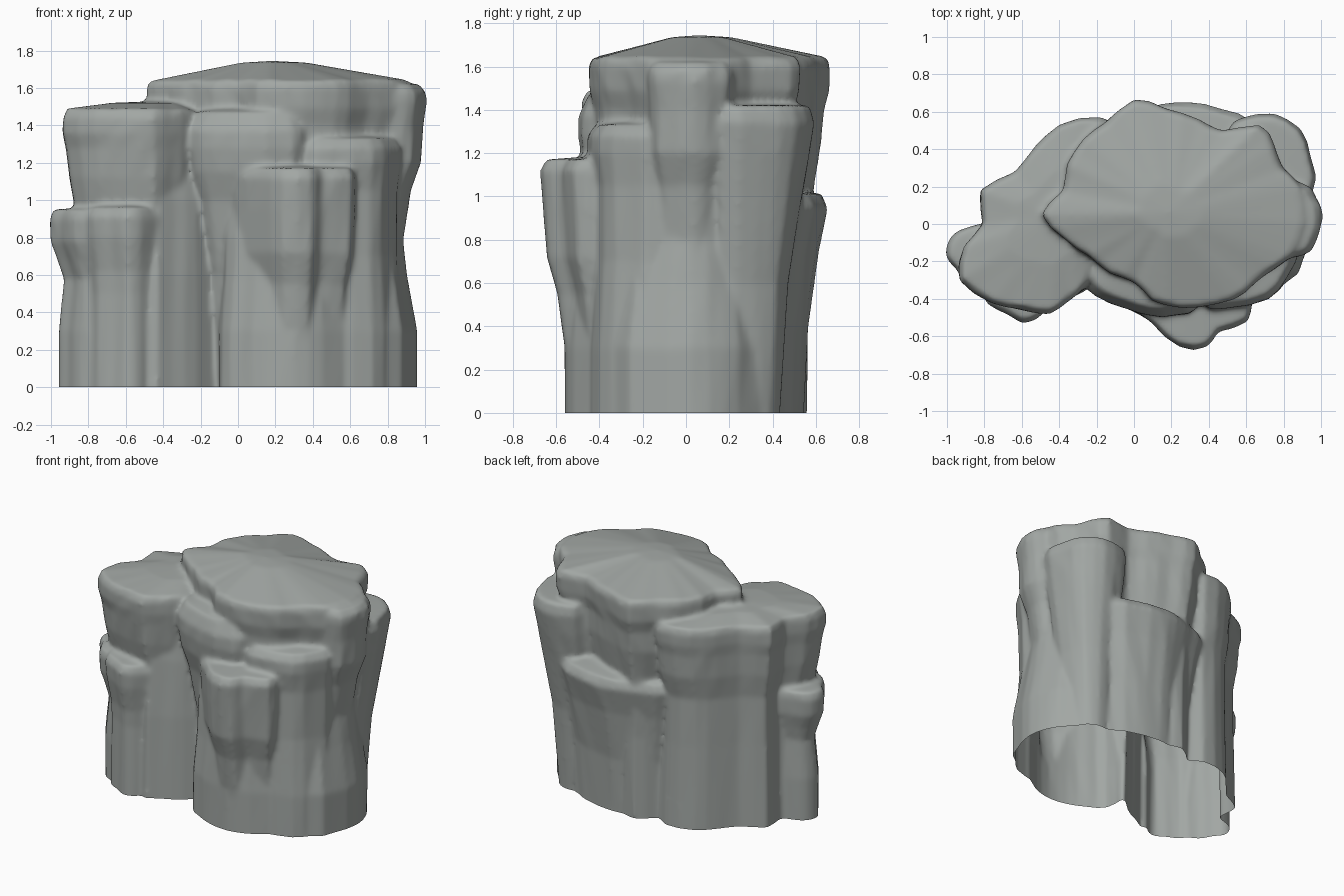
import bpy, bmesh, math, random
from mathutils import Vector

random.seed(4)
if "Cube" in bpy.data.objects:
    bpy.data.objects.remove(bpy.data.objects["Cube"])

stone = bpy.data.materials.new("grey stone")
stone.use_nodes = True
GREY = (0.36, 0.385, 0.37, 1)
stone.diffuse_color = GREY
stone.node_tree.nodes["Principled BSDF"].inputs["Base Color"].default_value = GREY

rock = bmesh.new()


def column(outline, levels, pivot, peak):
    """Loft a rock outline through (height, scale) levels and close it with a low dome."""
    pivot = Vector(pivot)
    # Halve each outline segment along a soft curve
    pts = [Vector(p) for p in outline]
    n = len(pts)
    ring = []
    for i, p in enumerate(pts):
        a, b, c = pts[i - 1], pts[(i + 1) % n], pts[(i + 2) % n]
        ring += [p, (p + b) * 0.5625 - (a + c) * 0.0625]
    levels = [(-0.15, levels[0][1])] + levels
    faces, previous = [], None
    for k, (z, scale) in enumerate(levels):
        rough = 0.01 if 1 < k < len(levels) - 1 else 0
        loop = []
        for p in ring:
            q = pivot + (p - pivot) * (scale + random.uniform(-rough, rough))
            loop.append(rock.verts.new((q.x, q.y, z + random.uniform(-rough, rough) / 2)))
        if previous:
            for i in range(len(loop)):
                j = (i + 1) % len(loop)
                faces.append(rock.faces.new((previous[i], previous[j], loop[j], loop[i])))
        else:
            faces.append(rock.faces.new(loop))
        previous = loop
    top = rock.verts.new((pivot.x, pivot.y, peak))
    for i in range(len(previous)):
        faces.append(rock.faces.new((previous[i], previous[(i + 1) % len(previous)], top)))
    bmesh.ops.recalc_face_normals(rock, faces=faces)


# Tall main column with its overhanging summit
column([(-.5, .05), (-.38, .18), (-.36, .32), (-.27, .46), (-.15, .55), (0, .67), (.17, .62),
        (.35, .56), (.47, .5), (.67, .53), (.75, .42), (.8, .3), (.9, .2), (.93, 0), (.84, -.18),
        (.7, -.27), (.6, -.37), (.45, -.43), (.25, -.45), (.1, -.41), (0, -.31), (-.13, -.26),
        (-.25, -.17), (-.36, -.09)],
       [(0, .82), (.6, .83), (1.05, .87), (1.25, .93), (1.4, .95), (1.49, .99), (1.6, 1),
        (1.64, .97), (1.735, .25)], (.18, .06), 1.745)

# Lower mesa on the west side
column([(-.17, .57), (-.4, .53), (-.53, .41), (-.64, .28), (-.82, .18), (-.81, 0), (-.91, -.12),
        (-.93, -.3), (-.76, -.42), (-.6, -.46), (-.45, -.48), (-.35, -.41), (-.25, -.32),
        (-.2, -.1), (0, .1), (0, .4)],
       [(0, .9), (.6, .87), (.95, .87), (1.12, .94), (1.28, .97), (1.36, 1), (1.44, 1),
        (1.485, .96), (1.52, .5)], (-.42, .05), 1.53)

# Two lobes of the low western ledge
column([(-1.01, -.17), (-.98, -.07), (-.87, -.01), (-.6, .02), (-.5, -.2), (-.65, -.4),
        (-.83, -.38), (-.91, -.32), (-.95, -.24)],
       [(0, .86), (.3, .86), (.58, .78), (.68, .87), (.78, .98), (.9, 1), (.95, .94)],
       (-.65, -.15), .97)
column([(-.82, -.32), (-.78, -.43), (-.68, -.48), (-.6, -.53), (-.52, -.51), (-.44, -.43),
        (-.36, -.34), (-.35, -.1), (-.6, 0), (-.78, -.1)],
       [(0, .88), (.5, .86), (.62, .88), (.8, .98), (.91, 1), (.96, .92)], (-.55, -.2), 1)

# Sloping rock that fills the cleft between the two masses
column([(-.5, -.42), (-.35, -.4), (-.22, -.33), (-.12, -.24), (0, -.2), (0, .2), (-.4, .2)],
       [(0, 1), (.6, .97), (1, .9), (1.3, .8)], (-.25, 0), 1.35)

# Flared foot, front ledge and its neighbouring shelves
column([(-.09, -.4), (.02, -.48), (.15, -.54), (.3, -.56), (.45, -.52), (.6, -.42), (.75, -.35),
        (.8, 0), (0, 0), (-.09, -.2)],
       [(0, 1), (.3, 1), (.58, .95), (.8, .92), (1.05, .86)], (.3, -.1), 1.1)
column([(-.01, -.43), (.1, -.54), (.24, -.66), (.39, -.66), (.45, -.58), (.61, -.52),
        (.63, -.38), (.62, -.1), (.3, 0), (-.05, -.1), (-.06, -.3)],
       [(0, .76), (.3, .8), (.55, .86), (.72, .95), (.95, .98), (1.12, 1), (1.17, .95)],
       (.3, -.12), 1.21)
column([(.35, -.42), (.5, -.45), (.72, -.4), (.82, -.28), (.87, -.1), (.6, .1), (.3, -.1)],
       [(0, 1), (.3, 1), (.7, .93), (1.05, .94), (1.2, 1), (1.28, 1), (1.33, .9)],
       (.55, -.1), 1.37)
column([(-.27, -.3), (-.2, -.39), (-.05, -.45), (.08, -.49), (.22, -.49), (.35, -.44), (.3, -.2),
        (0, 0), (-.25, -.1)],
       [(0, .56), (.6, .64), (1.0, .82), (1.15, .95), (1.28, 1), (1.37, 1), (1.47, .87)],
       (.1, -.15), 1.53)

# East side boss, lower shaft and rear corner ledge
column([(.6, -.17), (.9, -.17), (.97, -.1), (1.01, .04), (.97, .15), (.9, .22), (.6, .25)],
       [(0, .7), (.8, .7), (1.05, .79), (1.2, .93), (1.4, .95), (1.53, 1), (1.58, .99),
        (1.62, .9)], (.6, .03), 1.64)
column([(.8, -.32), (.91, -.17), (.96, .02), (.92, .18), (.83, .3), (.68, .41), (.4, .3),
        (.4, -.2)],
       [(0, 1), (.3, 1), (.6, .89), (.8, .84), (1.1, .88), (1.25, .8)], (.45, .05), 1.3)
column([(.5, .5), (.58, .57), (.75, .59), (.89, .51), (.95, .36), (.95, .15), (.6, .1),
        (.45, .2)],
       [(0, .6), (.6, .7), (1.0, .86), (1.2, .95), (1.34, 1), (1.42, .95)],
       (.58, .2), 1.43)

# Broad low ledge along the rear
column([(-.2, .5), (-.05, .58), (.15, .65), (.3, .65), (.46, .62), (.66, .53), (.7, .3),
        (.2, .1), (-.2, .2)],
       [(0, .8), (.4, .83), (.75, .92), (.95, 1), (1.01, .95)], (.2, .1), 1.1)

mesh = bpy.data.meshes.new("rock_cliff")
rock.to_mesh(mesh)
rock.free()
cliff = bpy.data.objects.new("rock_cliff", mesh)
bpy.context.collection.objects.link(cliff)
bpy.ops.object.select_all(action="DESELECT")
bpy.context.view_layer.objects.active = cliff
cliff.select_set(True)

# Fuse the columns into one weathered skin
fuse = cliff.modifiers.new("fuse", "REMESH")
fuse.mode = "VOXEL"
fuse.voxel_size = 0.016
weather = cliff.modifiers.new("weather", "SMOOTH")
weather.factor = 0.5
weather.iterations = 6
for name in ("fuse", "weather"):
    bpy.ops.object.modifier_apply(modifier=name)

# Trim to the ground, leaving the base open
bm = bmesh.new()
bm.from_mesh(cliff.data)
bmesh.ops.bisect_plane(bm, geom=bm.verts[:] + bm.edges[:] + bm.faces[:], dist=1e-5,
                       plane_co=(0, 0, 0), plane_no=(0, 0, 1), clear_inner=True)
bm.to_mesh(cliff.data)
bm.free()

cliff.data.materials.clear()
cliff.data.materials.append(stone)
bpy.ops.object.shade_smooth_by_angle(angle=math.radians(50))
